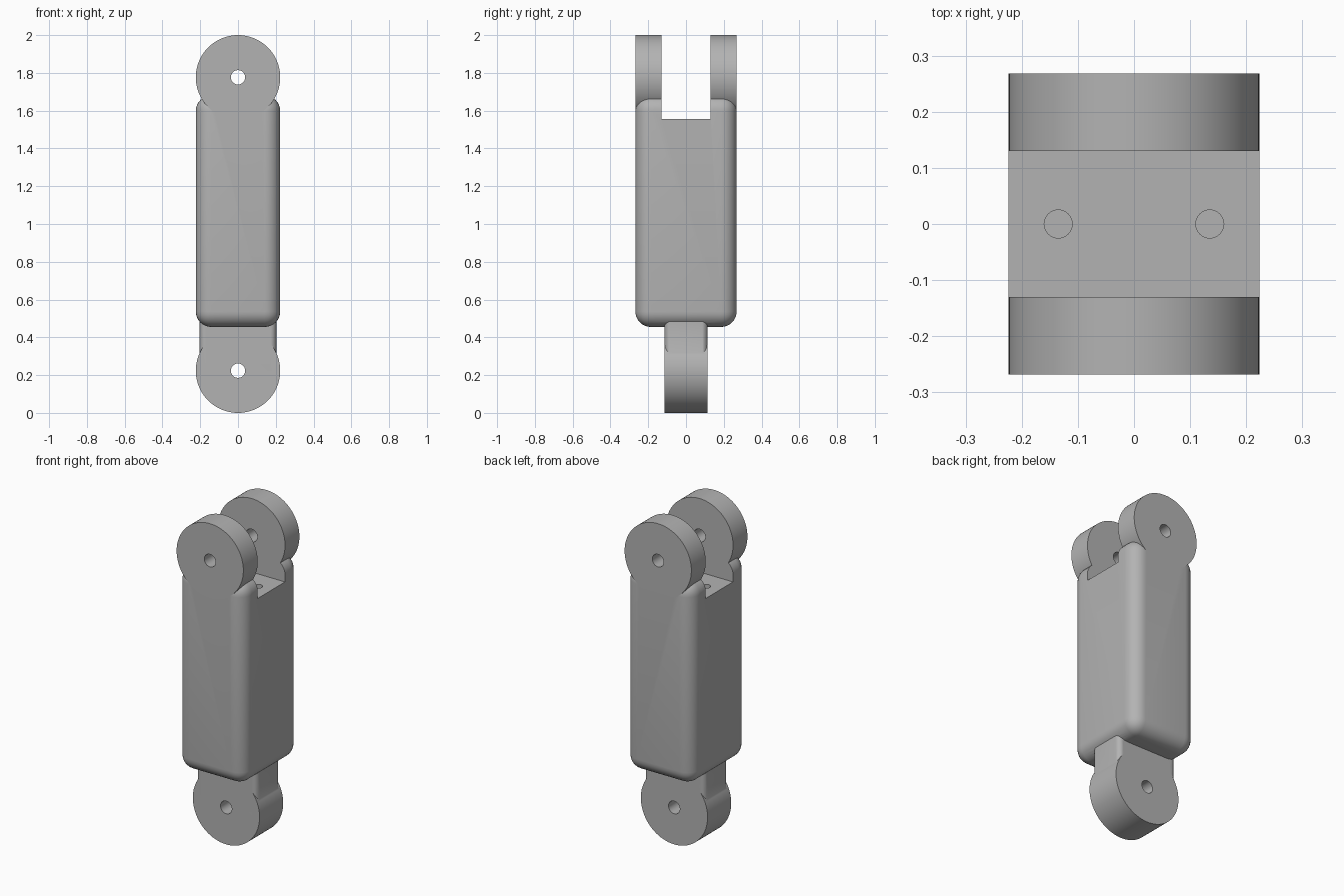
import bpy, bmesh, math
from mathutils import Matrix

if "Cube" in bpy.data.objects:
    bpy.data.objects.remove(bpy.data.objects["Cube"])

R = 0.2235                    # pivot disc radius and half body width
TOP_Z, LOW_Z = 2 - R, R       # pivot heights
HALF_Y = 0.268

grey = bpy.data.materials.new("plain grey")
grey.diffuse_color = (0.45, 0.45, 0.45, 1)
grey.use_nodes = True
grey.node_tree.nodes["Principled BSDF"].inputs["Base Color"].default_value = grey.diffuse_color


def finish(name, bm):
    mesh = bpy.data.meshes.new(name)
    bm.to_mesh(mesh)
    bm.free()
    mesh.materials.append(grey)
    obj = bpy.data.objects.new(name, mesh)
    bpy.context.collection.objects.link(obj)
    return obj


def box(name, sx, sy, z0, z1, radius=0, vertical_only=False):
    bm = bmesh.new()
    bmesh.ops.create_cube(bm, size=1)
    for v in bm.verts:
        v.co = (v.co.x * sx, v.co.y * sy, z0 if v.co.z < 0 else z1)
    if radius:
        edges = [e for e in bm.edges if not vertical_only
                 or abs(e.verts[0].co.z - e.verts[1].co.z) > 0.01]
        bmesh.ops.bevel(bm, geom=edges, offset=radius, segments=8,
                        profile=0.5, affect='EDGES')
    return finish(name, bm)


def cylinder(name, radius, length, loc, along_y=True, segments=96):
    bm = bmesh.new()
    bmesh.ops.create_cone(bm, cap_ends=True, segments=segments,
                          radius1=radius, radius2=radius, depth=length)
    turn = Matrix.Rotation(math.pi / 2, 4, 'X') if along_y else Matrix()
    bm.transform(Matrix.Translation(loc) @ turn)
    return finish(name, bm)


def combine(target, other, operation):
    mod = target.modifiers.new("join", 'BOOLEAN')
    mod.operation, mod.solver, mod.object = operation, 'EXACT', other
    bpy.context.view_layer.objects.active = target
    bpy.ops.object.modifier_apply(modifier=mod.name)
    bpy.data.objects.remove(other)


# rounded body with a full-width upper pivot, split into a fork by a slot
link = box("link_body", 2 * R, 2 * HALF_Y, 0.455, 1.68, 0.082)
combine(link, cylinder("fork_disc", R, 2 * HALF_Y, (0, 0, TOP_Z)), 'UNION')
combine(link, box("fork_slot", 1, 0.261, 1.555, 2.2), 'DIFFERENCE')

# lower tongue with softened upright edges and a pivot disc
tongue = box("tongue", 0.406, 0.226, LOW_Z, 0.75, 0.03, True)
combine(tongue, cylinder("tongue_disc", R, 0.226, (0, 0, LOW_Z)), 'UNION')
combine(link, tongue, 'UNION')

# pivot holes
for z in (TOP_Z, LOW_Z):
    combine(link, cylinder("pivot_hole", 0.038, 1, (0, 0, z), segments=48), 'DIFFERENCE')

# screw holes in the slot floor
for x in (-0.135, 0.135):
    combine(link, cylinder("screw_hole", 0.025, 0.4, (x, 0, 1.555), False, 32), 'DIFFERENCE')

bpy.ops.object.select_all(action='DESELECT')
link.select_set(True)
bpy.context.view_layer.objects.active = link
bpy.ops.object.shade_smooth_by_angle(angle=math.radians(25))
